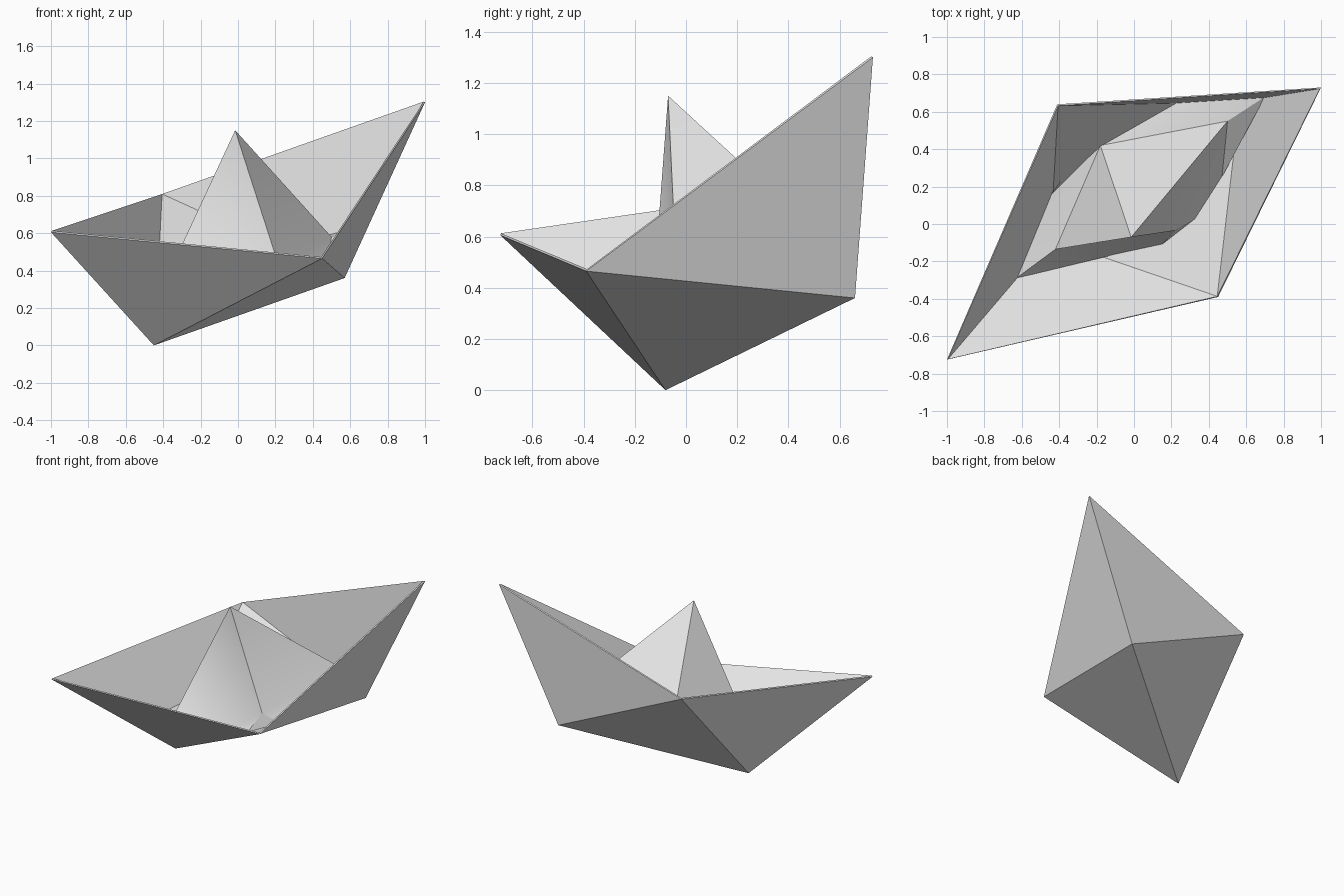
import bpy, bmesh
from mathutils import Vector
from mathutils.bvhtree import BVHTree

cube = bpy.data.objects.get("Cube")
if cube:
    bpy.data.objects.remove(cube)

paper = bpy.data.materials.new("pale_grey_paper")
paper.use_nodes = True
paper.diffuse_color = (0.8, 0.8, 0.8, 1)
paper.node_tree.nodes["Principled BSDF"].inputs["Base Color"].default_value = (0.8, 0.8, 0.8, 1)


def folded_sheet(name, points, faces):
    """Turn named fold points and named facets into a paper object."""
    mesh = bpy.data.meshes.new(name)
    keys = list(points)
    mesh.from_pydata([points[k] for k in keys], [],
                     [[keys.index(k) for k in f] for f in faces])
    mesh.materials.append(paper)
    obj = bpy.data.objects.new(name, mesh)
    bpy.context.collection.objects.link(obj)
    return obj


# Hull: two tips, two side corners and a slanted keel
hull_points = {
    "low_tip": (-1, -0.725, 0.605), "high_tip": (1, 0.73, 1.3),
    "front": (0.45, -0.39, 0.465), "back": (-0.41, 0.64, 0.805),
    "keel_low": (-0.45, -0.08, 0), "keel_high": (0.57, 0.66, 0.36),
}
hull = folded_sheet("hull", hull_points, [
    ("low_tip", "keel_low", "front"), ("front", "keel_low", "keel_high"),
    ("front", "keel_high", "high_tip"), ("keel_high", "keel_low", "back"),
    ("keel_low", "low_tip", "back"), ("high_tip", "keel_high", "back"),
])

# Heights of the hull wall, used to seat the sail
bm = bmesh.new()
bm.from_mesh(hull.data)
tree = BVHTree.FromBMesh(bm)
bm.free()

thickness = hull.modifiers.new("paper_thickness", 'SOLIDIFY')
thickness.thickness = 0.01
thickness.offset = -1

# Sail: a four-sided peak whose foot flares out to meet the hull
sail_points = {
    "peak": (-0.015, -0.07, 1.15),
    "left": (-0.42, -0.135, 0.28), "near": (0.22, -0.035, 0.42),
    "right": (0.5, 0.55, 0.58), "far": (-0.18, 0.42, 0.45),
}
foot = [(-0.63, -0.29), (-0.13, -0.17), (0.15, -0.11), (0.33, 0.03), (0.47, 0.25),
        (0.7, 0.68), (0.22, 0.65), (-0.08, 0.54), (-0.28, 0.38), (-0.45, 0.15)]
for i, (x, y) in enumerate(foot):
    hit = tree.ray_cast(Vector((x, y, 3)), Vector((0, 0, -1)))[0]
    sail_points[i] = (x, y, hit.z + 0.004 if hit else 0.4)

corners = ["left", "near", "right", "far"]
fans = [(9, 0, 1), (1, 2, 3, 4), (4, 5, 6), (6, 7, 8, 9)]
facets = []
for i, (corner, fan) in enumerate(zip(corners, fans)):
    following = corners[(i + 1) % 4]
    facets.append(("peak", corner, following))
    facets.append((corner, fan[-1], following))
    facets += [(corner, a, b) for a, b in zip(fan, fan[1:])]
sail = folded_sheet("sail", sail_points, facets)

# Soften only the gentle creases of the sail foot
bpy.ops.object.select_all(action='DESELECT')
sail.select_set(True)
bpy.context.view_layer.objects.active = sail
bpy.ops.object.shade_smooth_by_angle(angle=0.5)
